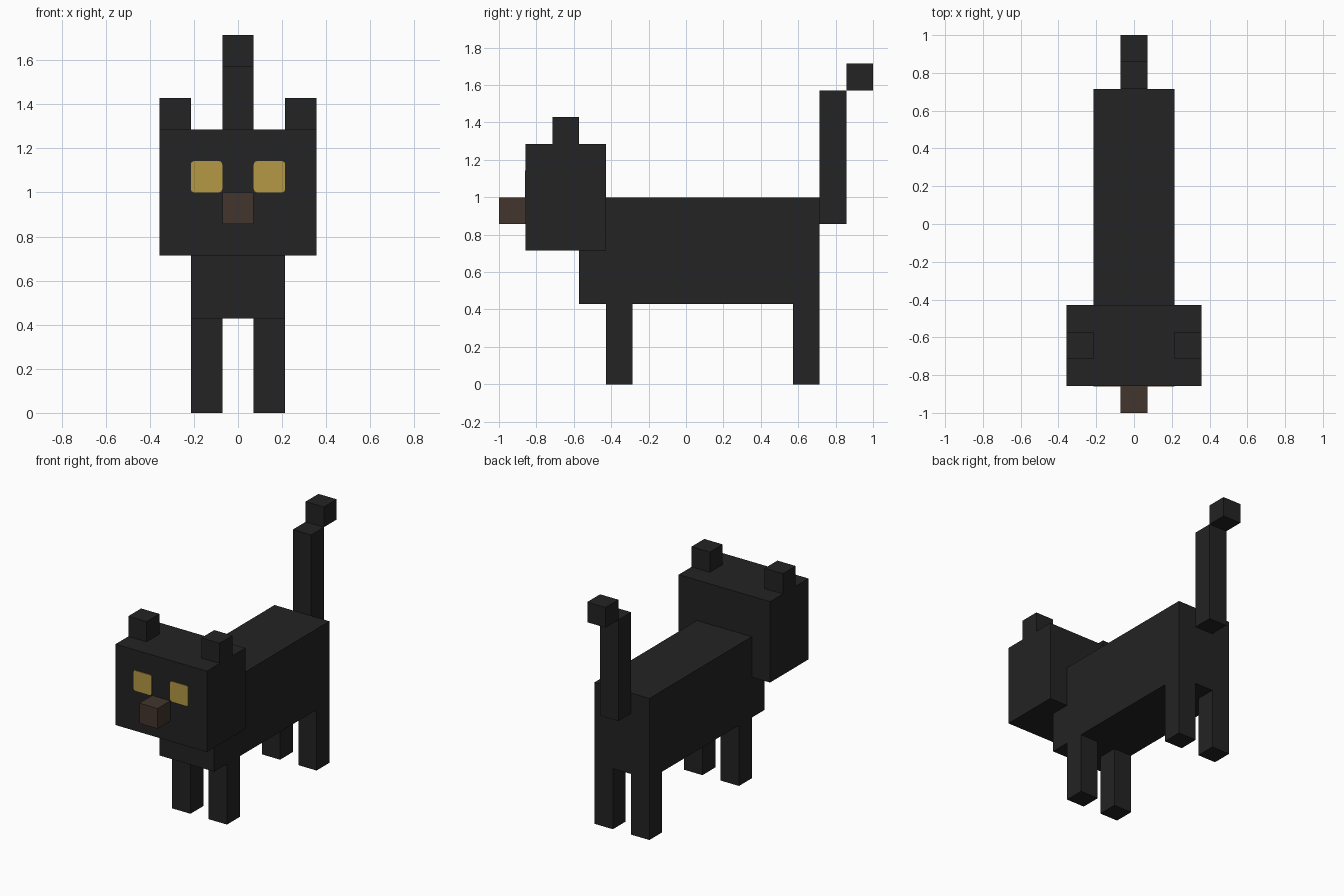
import bpy
import bmesh

cube = bpy.data.objects.get("Cube")
if cube:
    bpy.data.objects.remove(cube, do_unlink=True)

U = 1 / 7  # the whole model sits on a grid of this block size


def material(name, rgb):
    mat = bpy.data.materials.new(name)
    mat.use_nodes = True
    mat.diffuse_color = (*rgb, 1)
    shader = next(n for n in mat.node_tree.nodes if n.type == "BSDF_PRINCIPLED")
    shader.inputs["Base Color"].default_value = (*rgb, 1)
    shader.inputs["Roughness"].default_value = 0.9
    return mat


black = material("black fur", (0.0168, 0.0168, 0.0168))
brown = material("brown muzzle", (0.056, 0.036, 0.027))
yellow = material("yellow eyes", (0.456, 0.314, 0.056))


def block(name, x, y, z, mat, round_corners=0):
    """Box given by its (low, high) extents in grid units."""
    bm = bmesh.new()
    bmesh.ops.create_cube(bm, size=1)
    for v in bm.verts:
        v.co = [U * (lo if c < 0 else hi) for c, (lo, hi) in zip(v.co, (x, y, z))]
    if round_corners:
        # Round only the edges running front to back
        edges = [e for e in bm.edges
                 if abs(e.verts[0].co.y - e.verts[1].co.y) > 1e-6]
        bmesh.ops.bevel(bm, geom=edges, offset=round_corners, segments=2,
                        profile=0.5, affect="EDGES")
    mesh = bpy.data.meshes.new(name)
    bm.to_mesh(mesh)
    bm.free()
    mesh.materials.append(mat)
    obj = bpy.data.objects.new(name, mesh)
    bpy.context.collection.objects.link(obj)
    return obj


def pair(name, x, y, z, mat, round_corners=0):
    block("left_" + name, x, y, z, mat, round_corners)
    block("right_" + name, (-x[1], -x[0]), y, z, mat, round_corners)


# Body and head
block("body", (-1.5, 1.5), (-4, 5), (3, 7), black)
block("head", (-2.5, 2.5), (-6, -3), (5, 9), black)
block("muzzle", (-0.5, 0.5), (-7, -6), (6, 7), brown)

# Ears and eyes
pair("ear", (1.5, 2.5), (-5, -4), (9, 10), black)
pair("eye", (0.5, 1.5), (-6.03, -5.99), (7, 8), yellow, 0.015)

# Legs
pair("front_leg", (0.5, 1.5), (-3, -2), (0, 3), black)
pair("back_leg", (0.5, 1.5), (4, 5), (0, 3), black)

# Tail
block("tail", (-0.5, 0.5), (5, 6), (6, 11), black)
block("tail_tip", (-0.5, 0.5), (6, 7), (11, 12), black)
